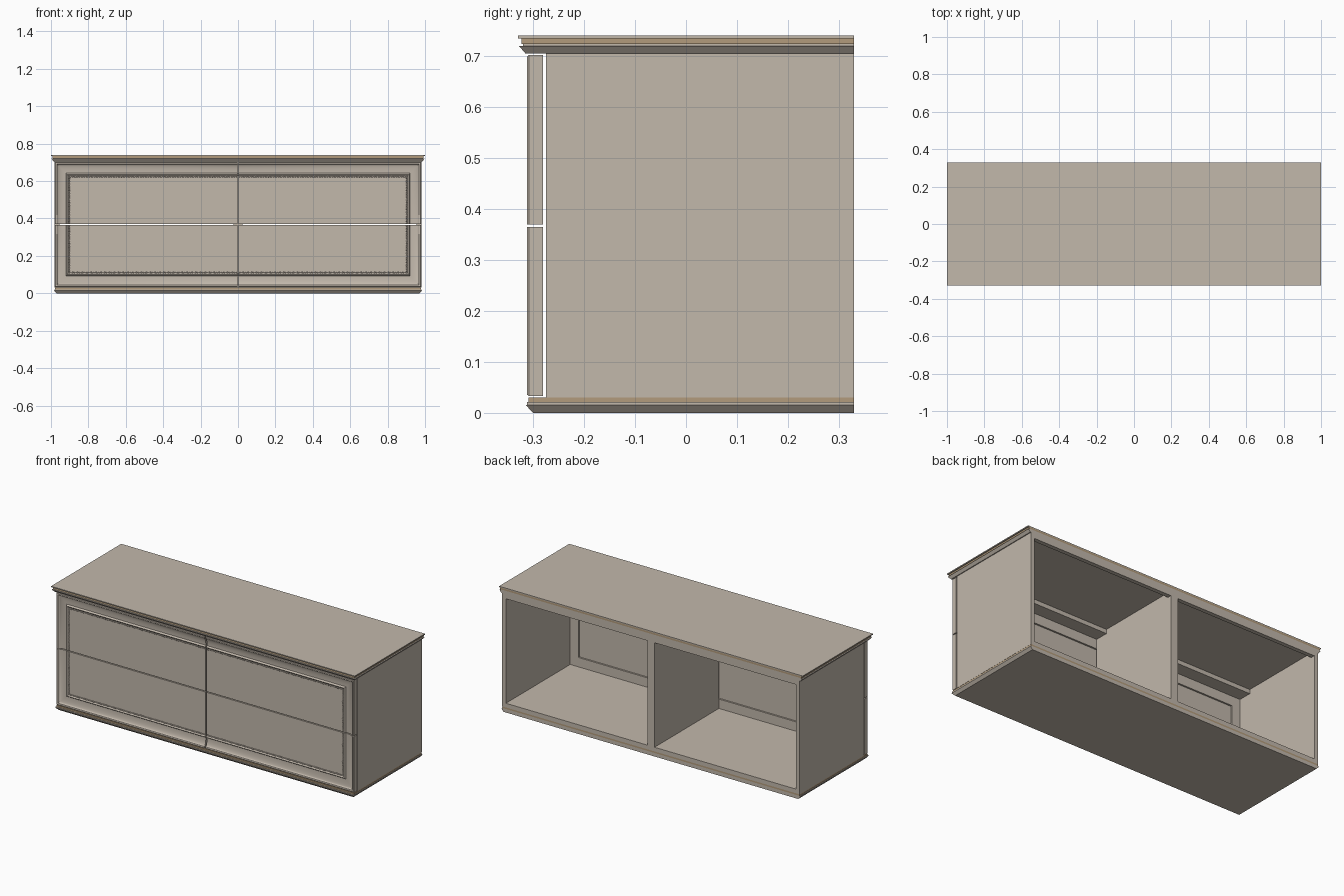
import bpy, bmesh, math
from mathutils import Vector, Matrix

if "Cube" in bpy.data.objects:
    bpy.data.objects.remove(bpy.data.objects["Cube"])


def material(name, col):
    m = bpy.data.materials.new(name)
    m.diffuse_color = (*col, 1)
    m.use_nodes = True
    m.node_tree.nodes["Principled BSDF"].inputs["Base Color"].default_value = m.diffuse_color
    return m


BEIGE = material("taupe paint", (0.54, 0.48, 0.41))
GOLD = material("tan trim", (0.45, 0.33, 0.20))


def finish(name, bm, mat, smooth=False):
    bmesh.ops.recalc_face_normals(bm, faces=bm.faces)
    me = bpy.data.meshes.new(name)
    bm.to_mesh(me)
    bm.free()
    me.materials.append(mat)
    ob = bpy.data.objects.new(name, me)
    bpy.context.collection.objects.link(ob)
    if smooth:
        bpy.ops.object.select_all(action='DESELECT')
        ob.select_set(True)
        bpy.context.view_layer.objects.active = ob
        bpy.ops.object.shade_smooth_by_angle(angle=math.radians(35))
    return ob


def box(name, x0, x1, y0, y1, z0, z1, mat=BEIGE):
    bm = bmesh.new()
    size = Matrix.Diagonal((abs(x1 - x0), y1 - y0, abs(z1 - z0), 1))
    mid = Matrix.Translation(((x0 + x1) / 2, (y0 + y1) / 2, (z0 + z1) / 2))
    bmesh.ops.create_cube(bm, size=1, matrix=mid @ size)
    return finish(name, bm, mat)


def layer(name, z0, z1, in0, in1, mat=BEIGE):
    """Full-width slab, inset on front and sides, flush at the back."""
    bm = bmesh.new()
    rings = []
    for z, i in ((z0, in0), (z1, in1)):
        x, y = 1 - i, -0.33 + i
        rings.append([bm.verts.new(p) for p in
                      ((-x, y, z), (x, y, z), (x, 0.33, z), (-x, 0.33, z))])
    a, b = rings
    bm.faces.new(a)
    bm.faces.new(b)
    for k in range(4):
        n = (k + 1) % 4
        bm.faces.new((a[k], a[n], b[n], b[k]))
    return finish(name, bm, mat)


# Base plinth and stepped top
layer("base_chamfer", 0.0, 0.015, 0.030, 0.016)
layer("base_step", 0.015, 0.021, 0.018, 0.018)
layer("base_trim", 0.021, 0.030, 0.021, 0.021, GOLD)
layer("top_chamfer", 0.705, 0.720, 0.015, 0.002)
layer("top_step", 0.720, 0.724, 0.010, 0.010)
layer("top_trim", 0.724, 0.734, 0.007, 0.007, GOLD)
layer("top_slab", 0.734, 0.740, 0.0, 0.0)

# Two open-backed carcasses side by side
for s, side in ((-1, "left"), (1, "right")):
    box(side + "_outer_side", s * 0.955, s * 0.98, -0.275, 0.33, 0.03, 0.705)
    box(side + "_inner_side", 0, s * 0.024, -0.275, 0.33, 0.03, 0.705)
    box(side + "_floor", s * 0.024, s * 0.955, -0.275, 0.33, 0.03, 0.055)
    box(side + "_front_stretcher", s * 0.024, s * 0.955, -0.275, -0.195, 0.68, 0.705)
    box(side + "_back_rail", s * 0.024, s * 0.955, 0.305, 0.33, 0.677, 0.705)

# Moulding section: distance in from the outer edge, y
PROFILE = [(0, -0.280), (0, -0.308), (0.003, -0.312), (0.010, -0.312)]
for k in range(9):                      # cove
    a = math.pi / 2 * k / 8
    PROFILE.append((0.012 + 0.048 * (1 - math.cos(a)), -0.311 + 0.014 * math.sin(a)))
PROFILE += [(0.064, -0.304), (0.067, -0.306), (0.070, -0.304), (0.075, -0.300), (0.075, -0.280)]

XO, ZB, ZT, IN = 0.98, 0.033, 0.702, 0.075
GX, Z_LOW, Z_HIGH = 0.004, 0.365, 0.370


def moulding(name, sx, sz):
    """L-shaped moulding on the outer two edges of one drawer front."""
    zo, zg = (ZT, Z_HIGH) if sz > 0 else (ZB, Z_LOW)
    bm = bmesh.new()
    rings = [[], [], []]
    for d, y in PROFILE:
        xi, zi = sx * (XO - d), zo - sz * d
        for ring, (x, z) in zip(rings, ((sx * GX, zi), (xi, zi), (xi, zg))):
            ring.append(bm.verts.new((x, y, z)))
    n = len(PROFILE)
    for a, b in zip(rings, rings[1:]):
        for k in range(n):
            m = (k + 1) % n
            bm.faces.new((a[k], a[m], b[m], b[k]))
    bm.faces.new(rings[0])
    bm.faces.new(rings[2])
    return finish(name, bm, BEIGE, True)


def beading(name, sx, sz):
    """Row of small beads along the inner edge of the moulding."""
    zo, zg = (ZT, Z_HIGH) if sz > 0 else (ZB, Z_LOW)
    xi, zi = sx * (XO - IN - 0.003), zo - sz * (IN + 0.003)
    bm = bmesh.new()
    for p, q in (((sx * 0.01, zi), (xi, zi)), ((xi, zi - sz * 0.009), (xi, zg + sz * 0.006))):
        a, b = Vector(p), Vector(q)
        count = int((b - a).length / 0.009)
        for k in range(count + 1):
            c = a.lerp(b, k / count)
            bmesh.ops.create_icosphere(bm, subdivisions=1, radius=0.0045,
                                       matrix=Matrix.Translation((c.x, -0.301, c.y)))
    return finish(name, bm, BEIGE, True)


# Four drawer fronts: moulding, beads and recessed panel
for sx, side in ((-1, "left"), (1, "right")):
    for sz, level in ((-1, "lower"), (1, "upper")):
        n = level + "_" + side
        moulding(n + "_moulding", sx, sz)
        beading(n + "_beading", sx, sz)
        z0, z1 = (Z_HIGH, ZT - IN) if sz > 0 else (ZB + IN, Z_LOW)
        box(n + "_panel", sx * GX, sx * (XO - IN), -0.300, -0.290, z0, z1)
